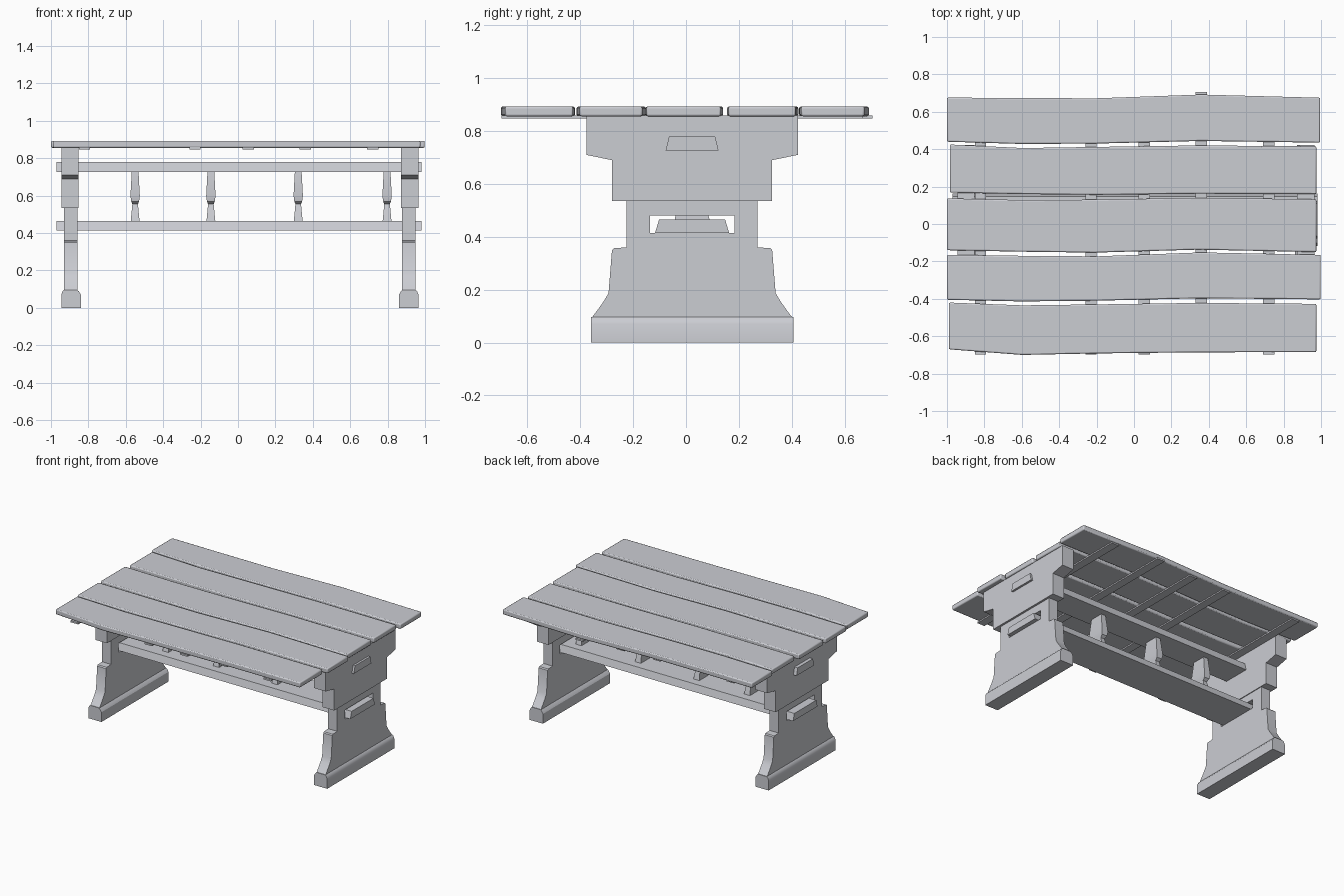
import bpy
import bmesh
from mathutils import Vector

cube = bpy.data.objects.get("Cube")
if cube:
    bpy.data.objects.remove(cube)

wood = bpy.data.materials.new("pale grey wood")
wood.use_nodes = True
wood.diffuse_color = (0.60, 0.61, 0.65, 1)
wood.node_tree.nodes["Principled BSDF"].inputs["Base Color"].default_value = (0.60, 0.61, 0.65, 1)

MID_X, MID_Y = 0.01, 0.023   # centre of the trestle


def finish(name, bm, bevel=0.0):
    bmesh.ops.recalc_face_normals(bm, faces=bm.faces)
    mesh = bpy.data.meshes.new(name)
    bm.to_mesh(mesh)
    bm.free()
    mesh.materials.append(wood)
    obj = bpy.data.objects.new(name, mesh)
    bpy.context.collection.objects.link(obj)
    if bevel:
        mod = obj.modifiers.new("soft edges", 'BEVEL')
        mod.width = bevel
        mod.segments = 2
        mod.limit_method = 'ANGLE'
    bpy.ops.object.select_all(action='DESELECT')
    obj.select_set(True)
    bpy.context.view_layer.objects.active = obj
    bpy.ops.object.shade_smooth_by_angle(angle=0.5)
    return obj


def prism(bm, points, offset):
    """Extrude a closed outline of 3D points by an offset."""
    face = bm.faces.new([bm.verts.new(p) for p in points])
    out = bmesh.ops.extrude_face_region(bm, geom=[face])
    verts = [g for g in out["geom"] if isinstance(g, bmesh.types.BMVert)]
    bmesh.ops.translate(bm, verts=verts, vec=Vector(offset))


def mirrored_panel(name, half, x0, x1):
    """Panel in the YZ plane from its half outline, joined along the middle."""
    bm = bmesh.new()
    prism(bm, [(x0, y, z) for y, z in half], (x1 - x0, 0, 0))
    seam = [f for f in bm.faces if all(abs(v.co.y) < 1e-5 for v in f.verts)]
    bmesh.ops.delete(bm, geom=seam, context='FACES')
    copy = bmesh.ops.duplicate(bm, geom=bm.verts[:] + bm.edges[:] + bm.faces[:])
    for g in copy["geom"]:
        if isinstance(g, bmesh.types.BMVert):
            g.co.y *= -1
    bmesh.ops.remove_doubles(bm, verts=bm.verts, dist=1e-5)
    bmesh.ops.translate(bm, verts=bm.verts, vec=(MID_X, MID_Y, 0))
    return finish(name, bm)


# Half outlines (distance from middle, height)
lower_half = [(0, 0.09), (0.383, 0.09), (0.36, 0.12), (0.335, 0.155), (0.316, 0.187),
              (0.303, 0.35), (0.296, 0.357), (0.248, 0.36), (0.248, 0.54), (0, 0.54),
              (0, 0.48), (0.16, 0.48), (0.16, 0.415), (0, 0.415)]
upper_half = [(0, 0.535), (0.303, 0.535), (0.303, 0.69), (0.40, 0.71), (0.40, 0.858), (0, 0.858)]
foot_section = [(0.85, 0), (0.955, 0), (0.955, 0.07), (0.948, 0.088), (0.94, 0.096),
                (0.87, 0.096), (0.862, 0.09), (0.85, 0.07)]

# End trestles
for side, s in (("left", 1), ("right", -1)):
    mirrored_panel(side + "_leg", lower_half, s * 0.868, s * 0.94)
    mirrored_panel(side + "_leg_head", upper_half, s * 0.862, s * 0.955)
    bm = bmesh.new()
    prism(bm, [(MID_X + s * x, MID_Y - 0.383, z) for x, z in foot_section], (0, 0.766, 0))
    finish(side + "_foot", bm)

# Long stretchers with sloped sides, passing through the trestles
for name, wide, narrow, z0, z1 in (("lower_stretcher", 0.14, 0.125, 0.415, 0.465),
                                   ("upper_stretcher", 0.10, 0.087, 0.727, 0.78)):
    bm = bmesh.new()
    outline = [(-wide, z0), (wide, z0), (narrow, z1), (-narrow, z1)]
    prism(bm, [(-0.97, MID_Y + y, z) for y, z in outline], (1.95, 0, 0))
    finish(name, bm)

# Shaped spindles between the stretchers: height, half width, half depth
rings = [(0.46, 0.024, 0.067), (0.49, 0.021, 0.06), (0.555, 0.015, 0.042),
         (0.57, 0.021, 0.062), (0.60, 0.025, 0.067), (0.73, 0.018, 0.05)]
for i, x in enumerate((-0.55, -0.145, 0.322, 0.797)):
    bm = bmesh.new()
    loops = [[bm.verts.new((x + a * w, MID_Y + b * d, z))
              for a, b in ((-1, -1), (1, -1), (1, 1), (-1, 1))] for z, w, d in rings]
    for low, high in zip(loops, loops[1:]):
        for k in range(4):
            n = (k + 1) % 4
            bm.faces.new((low[k], low[n], high[n], high[k]))
    bm.faces.new(loops[0])
    bm.faces.new(loops[-1])
    finish("spindle_%d" % (i + 1), bm)

# Wavy tabletop planks: ends, then back and front edges at five stations
stations = (0, 0.2, 0.4, 0.68, 1)
planks = [
    (-1.0, 0.995, (0.676, 0.673, 0.672, 0.692, 0.675), (0.44, 0.428, 0.43, 0.444, 0.435)),
    (-0.985, 0.975, (0.425, 0.406, 0.412, 0.42, 0.415), (0.168, 0.16, 0.156, 0.162, 0.16)),
    (-1.0, 0.975, (0.137, 0.128, 0.13, 0.14, 0.132), (-0.14, -0.148, -0.153, -0.137, -0.15)),
    (-1.0, 0.998, (-0.165, -0.17, -0.173, -0.152, -0.165), (-0.405, -0.414, -0.41, -0.397, -0.403)),
    (-0.99, 0.975, (-0.42, -0.435, -0.43, -0.422, -0.427), (-0.67, -0.70, -0.692, -0.686, -0.685)),
]
for i, (x0, x1, back, front) in enumerate(planks):
    xs = [x0 + (x1 - x0) * t for t in stations]
    outline = list(zip(xs, front)) + list(zip(xs, back))[::-1]
    bm = bmesh.new()
    prism(bm, [(x, y, 0.856) for x, y in outline], (0, 0, 0.037))
    finish("plank_%d" % (i + 1), bm, bevel=0.007)

# Thin battens under the planks
for i, (x, y0, y1) in enumerate(((-0.82, -0.697, 0.665), (-0.23, -0.697, 0.665),
                                 (0.055, -0.697, 0.67), (0.36, -0.68, 0.705),
                                 (0.72, -0.697, 0.67))):
    bm = bmesh.new()
    prism(bm, [(x - 0.03, y0, 0.847), (x + 0.03, y0, 0.847),
               (x + 0.03, y1, 0.847), (x - 0.03, y1, 0.847)], (0, 0, 0.012))
    finish("batten_%d" % (i + 1), bm)
